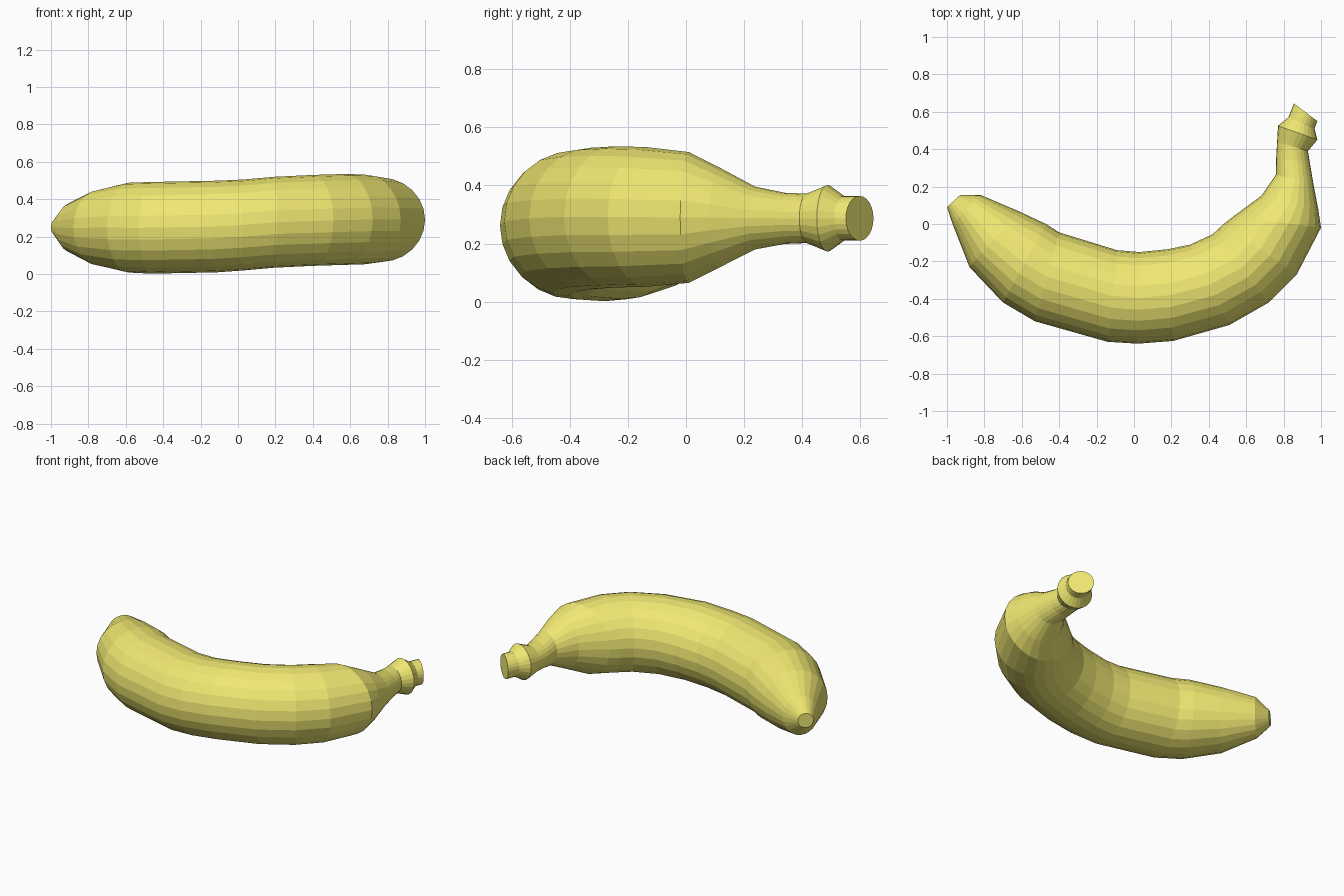
import bpy, bmesh
from math import cos, sin, pi
from mathutils import Vector

SIDES = 24
# Cross-sections from tip to stem: inner x, y, outer x, y, centre height, vertical radius
RINGS = [
    (-.93, .155, -1.0, .09, .25, .048),
    (-.82, .155, -.97, .0, .248, .13),
    (-.62, .07, -.88, -.23, .247, .20),
    (-.47, .0, -.70, -.42, .248, .24),
    (-.40, -.045, -.53, -.52, .247, .245),
    (-.09, -.14, -.14, -.63, .254, .245),
    (.03, -.15, .02, -.64, .262, .243),
    (.18, -.135, .21, -.625, .277, .243),
    (.30, -.11, .51, -.54, .287, .243),
    (.42, -.055, .72, -.42, .292, .243),
    (.48, .0, .87, -.27, .292, .24),
    (.53, .04, 1.0, -.02, .29, .225),
    (.68, .15, .985, .08, .29, .172),
    (.76, .265, .96, .21, .288, .108),
    (.76, .35, .94, .33, .287, .088),
    (.765, .44, .93, .39, .287, .085),
    (.77, .525, .98, .45, .287, .115),
    (.825, .57, .965, .51, .287, .077),
    (.855, .645, .98, .55, .287, .077),
]

# Peel: rings lofted along the curve, closed by flat caps
bm = bmesh.new()
loops = []
for ix, iy, ox, oy, z, r in RINGS:
    inner, outer = Vector((ix, iy, z)), Vector((ox, oy, z))
    mid, half = (inner + outer) / 2, (outer - inner) / 2
    loops.append([bm.verts.new(mid + half * cos(a) + Vector((0, 0, r * sin(a))))
                  for a in (2 * pi * i / SIDES for i in range(SIDES))])
for a, b in zip(loops, loops[1:]):
    for i in range(SIDES):
        j = (i + 1) % SIDES
        bm.faces.new((a[i], a[j], b[j], b[i]))
bm.faces.new(loops[0])
bm.faces.new(loops[-1])
bmesh.ops.recalc_face_normals(bm, faces=bm.faces)

mesh = bpy.data.meshes.new("banana")
bm.to_mesh(mesh)
bm.free()
mat = bpy.data.materials.new("yellow_peel")
mat.diffuse_color = (0.87, 0.81, 0.17, 1)
mesh.materials.append(mat)
bpy.context.collection.objects.link(bpy.data.objects.new("banana", mesh))
